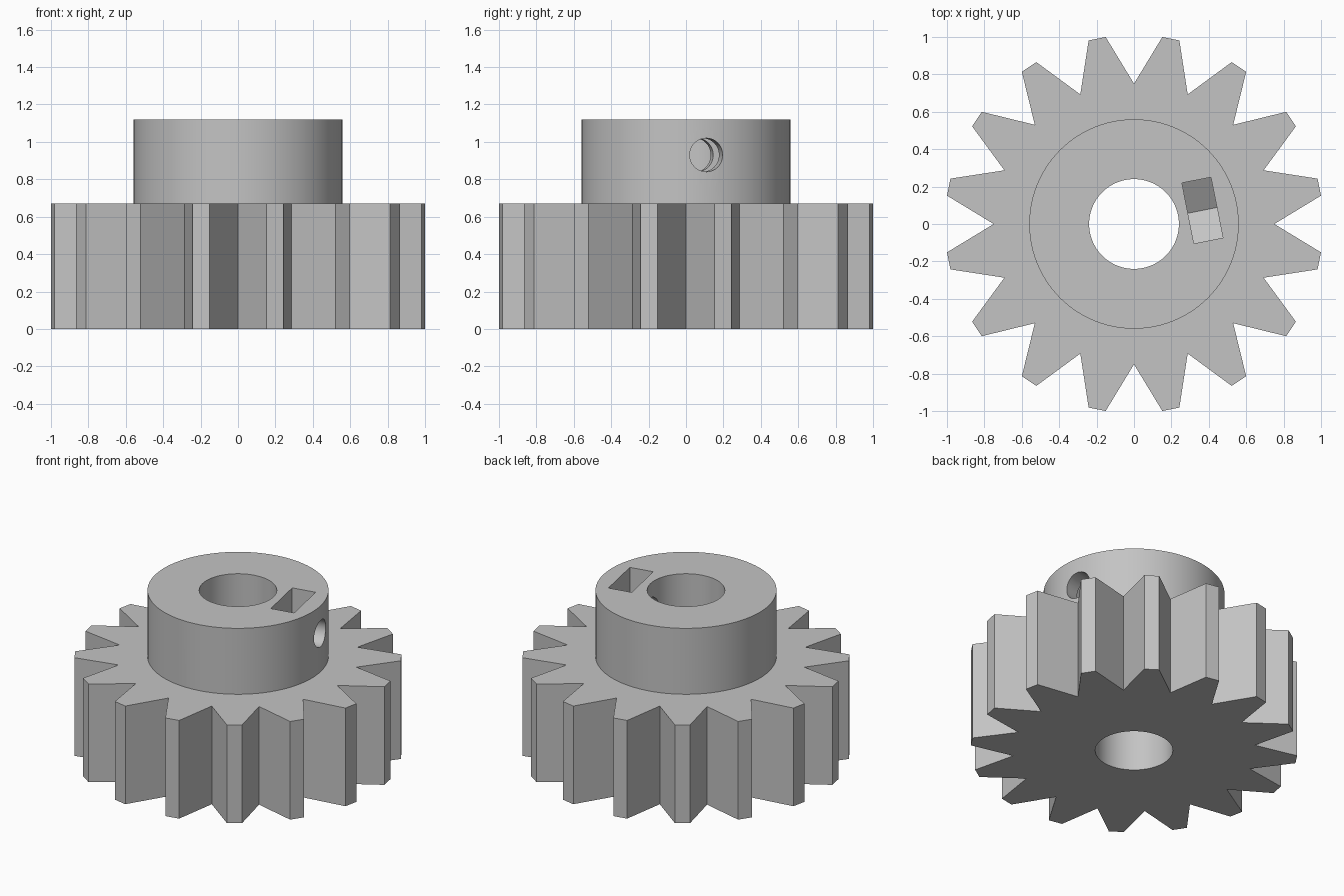
import bpy, bmesh, math
from mathutils import Matrix, Vector

if "Cube" in bpy.data.objects:
    bpy.data.objects.remove(bpy.data.objects["Cube"])

TEETH, SEG = 16, 96
GEAR_H, TOP = 0.67, 1.12
STEP = 2 * math.pi / TEETH
SCREW_Z = 0.93

grey = bpy.data.materials.new("grey")
grey.diffuse_color = (0.55, 0.55, 0.55, 1)
grey.use_nodes = True
grey.node_tree.nodes["Principled BSDF"].inputs["Base Color"].default_value = grey.diffuse_color


def prism(name, points, offset, matrix=None):
    """Closed prism: a polygon of 3D points swept along an offset."""
    bm = bmesh.new()
    face = bm.faces.new([bm.verts.new(p) for p in points])
    swept = bmesh.ops.extrude_face_region(bm, geom=[face])["geom"]
    bmesh.ops.translate(bm, vec=Vector(offset),
                        verts=[v for v in swept if isinstance(v, bmesh.types.BMVert)])
    if matrix:
        bm.transform(matrix)
    bmesh.ops.recalc_face_normals(bm, faces=bm.faces)
    mesh = bpy.data.meshes.new(name)
    bm.to_mesh(mesh)
    bm.free()
    mesh.materials.append(grey)
    obj = bpy.data.objects.new(name, mesh)
    bpy.context.collection.objects.link(obj)
    return obj


def polar(r, a, z):
    return (r * math.cos(a), r * math.sin(a), z)


def circle(r, z, n=SEG):
    return [polar(r, 2 * math.pi * i / n, z) for i in range(n)]


def boolean(target, tool, operation):
    tool.hide_render = True
    mod = target.modifiers.new(operation, 'BOOLEAN')
    mod.operation, mod.solver, mod.object = operation, 'EXACT', tool
    bpy.context.view_layer.objects.active = target
    bpy.ops.object.modifier_apply(modifier=mod.name)
    bpy.data.objects.remove(tool, do_unlink=True)


# Toothed wheel: a valley point and two tip corners per tooth
outline = []
for i in range(TEETH):
    a = i * STEP
    outline += [polar(0.75, a, 0),
                polar(1.011, a + STEP / 2 - 0.046, 0),
                polar(1.011, a + STEP / 2 + 0.046, 0)]
pulley = prism("gear_with_hub", outline, (0, 0, GEAR_H))

# Hub on top of the wheel
hub = prism("hub", circle(0.56, GEAR_H - 0.1), (0, 0, TOP - GEAR_H + 0.1))
boolean(pulley, hub, 'UNION')

# Shaft bore
boolean(pulley, prism("bore_cutter", circle(0.24, -0.2), (0, 0, 1.6)), 'DIFFERENCE')

# Nut slot with a pointed bottom, open at the top of the hub
turn = Matrix.Rotation(STEP / 2, 4, 'Z')
half = 0.165
side_z, tip_z = SCREW_Z - half / math.sqrt(3), SCREW_Z - 2 * half / math.sqrt(3)
slot = [(0.294, -half, 1.3), (0.294, -half, side_z), (0.294, 0, tip_z),
        (0.294, half, side_z), (0.294, half, 1.3)]
boolean(pulley, prism("nut_slot_cutter", slot, (0.158, 0, 0), turn), 'DIFFERENCE')

# Set screw hole from the bore to the outside of the hub
screw = [(0.05, y, SCREW_Z + z) for y, z, _ in circle(0.09, 0, 32)]
boolean(pulley, prism("screw_hole_cutter", screw, (0.7, 0, 0), turn), 'DIFFERENCE')

# Smooth round walls, sharp edges elsewhere
bpy.ops.object.select_all(action='DESELECT')
pulley.select_set(True)
bpy.context.view_layer.objects.active = pulley
bpy.ops.object.shade_smooth_by_angle(angle=math.radians(20))
